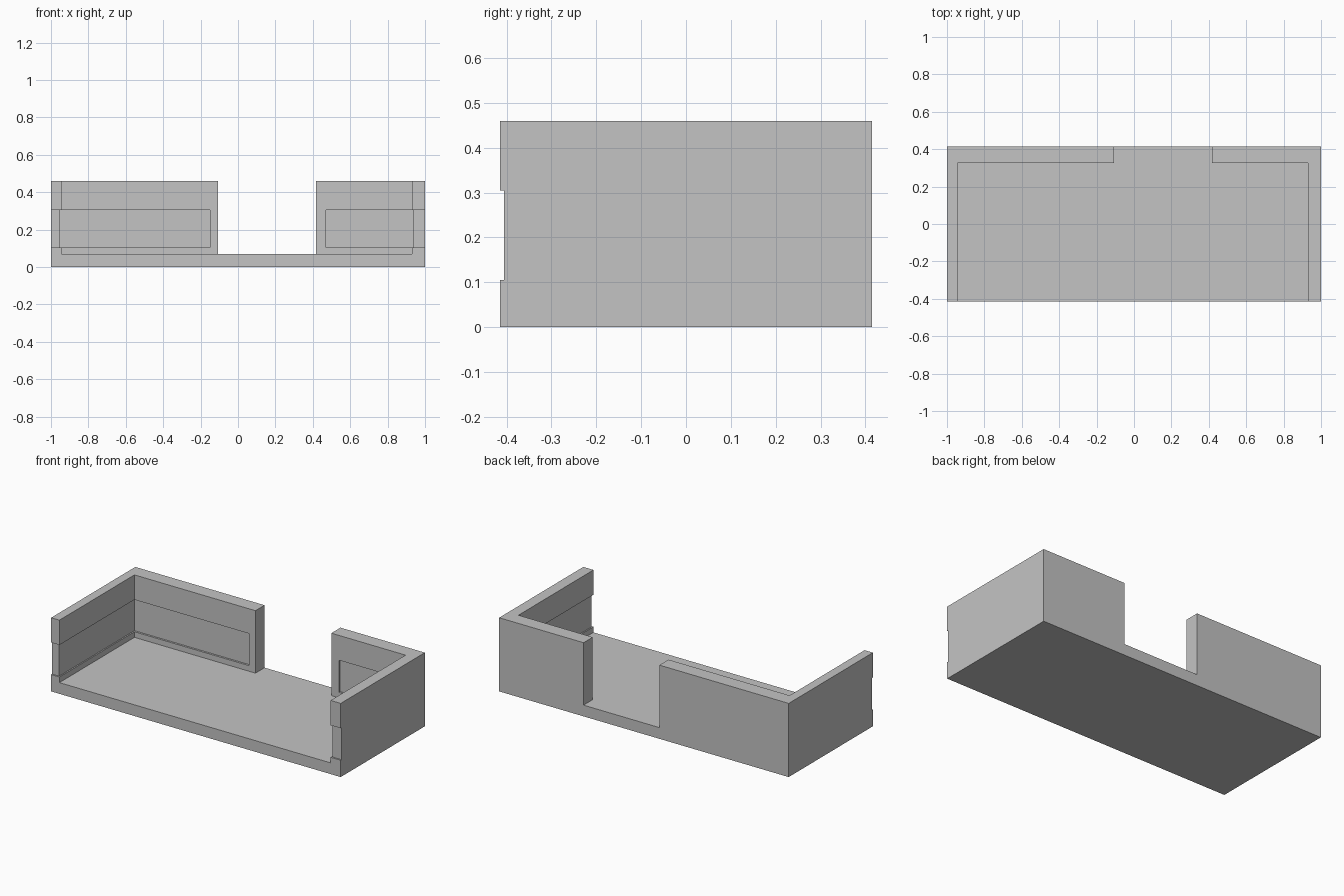
import bpy

cube = bpy.data.objects.get("Cube")
if cube:
    bpy.data.objects.remove(cube, do_unlink=True)

grey = bpy.data.materials.new("plain grey")
grey.use_nodes = True
colour = (0.55, 0.55, 0.55, 1)
grey.diffuse_color = colour
grey.node_tree.nodes["Principled BSDF"].inputs["Base Color"].default_value = colour


def box(name, x, y, z):
    """Box spanning the given (low, high) ranges."""
    spans = (x, y, z)
    bpy.ops.mesh.primitive_cube_add(size=1, location=[(a + b) / 2 for a, b in spans])
    ob = bpy.context.object
    ob.name = ob.data.name = name
    ob.scale = [b - a for a, b in spans]
    bpy.ops.object.transform_apply(location=True, rotation=True, scale=True)
    ob.data.materials.append(grey)
    return ob


def cut(target, name, x, y, z):
    """Carve a box out of the target."""
    cutter = box(name, x, y, z)
    cutter.hide_render = True
    mod = target.modifiers.new(name, "BOOLEAN")
    mod.operation = "DIFFERENCE"
    mod.solver = "EXACT"
    mod.object = cutter
    bpy.context.view_layer.objects.active = target
    bpy.ops.object.modifier_apply(modifier=mod.name)
    bpy.data.objects.remove(cutter, do_unlink=True)


# Floor and walls in one block
shell = box("floor_and_walls", (-1, 1), (-0.415, 0.415), (0, 0.46))

# Room interior, open at the front and top
cut(shell, "interior", (-0.943, 0.93), (-1, 0.325), (0.07, 1))

# Doorway through the back wall
cut(shell, "doorway", (-0.107, 0.417), (0.2, 1), (0.07, 1))

# Shallow band set into the inner wall faces and the front wall ends
band = (0.105, 0.305)
cut(shell, "right_band", (-0.951, -0.15), (-1, 0.337), band)
cut(shell, "left_band", (0.47, 0.938), (-1, 0.337), band)
cut(shell, "front_band", (-2, 2), (-1, -0.406), band)
